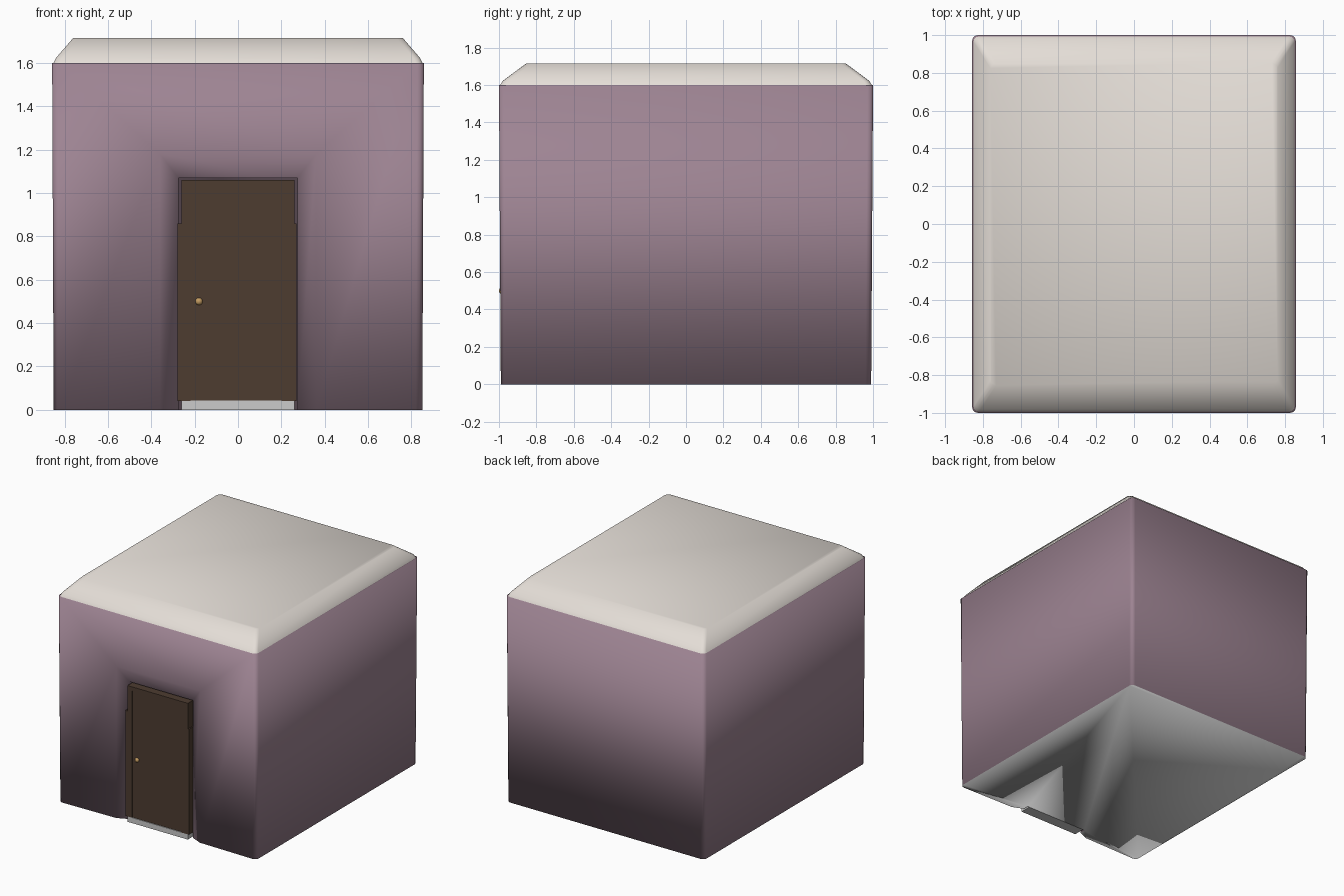
import bpy, bmesh, math

if "Cube" in bpy.data.objects:
    bpy.data.objects.remove(bpy.data.objects["Cube"])


def material(name, rgb):
    m = bpy.data.materials.new(name)
    m.diffuse_color = (*rgb, 1)
    m.use_nodes = True
    m.node_tree.nodes["Principled BSDF"].inputs["Base Color"].default_value = m.diffuse_color
    return m


wall_mat = material("mauve_wall", (0.34, 0.23, 0.29))
roof_mat = material("pale_roof", (0.78, 0.73, 0.68))
wood_mat = material("dark_wood", (0.075, 0.045, 0.03))
brass_mat = material("brass", (0.55, 0.33, 0.12))


def finish(name, bm, mats, smooth):
    bmesh.ops.recalc_face_normals(bm, faces=bm.faces[:])
    for f in bm.faces:
        f.smooth = smooth
    me = bpy.data.meshes.new(name)
    bm.to_mesh(me)
    bm.free()
    for m in mats:
        me.materials.append(m)
    ob = bpy.data.objects.new(name, me)
    bpy.context.collection.objects.link(ob)
    return ob


def ring(bm, hx, hy, z, r=0.03, seg=3):
    """Rounded rectangle; starts at the front right corner, ends at front left."""
    out = []
    for i, (sx, sy) in enumerate([(1, -1), (1, 1), (-1, 1), (-1, -1)]):
        for k in range(seg + 1):
            a = math.radians(-90 + 90 * i + 90 * k / seg)
            out.append(bm.verts.new((sx * (hx - r) + r * math.cos(a),
                                     sy * (hy - r) + r * math.sin(a), z)))
    return out


def bridge(bm, a, b, closed=False):
    n = len(a)
    for i in range(n if closed else n - 1):
        j = (i + 1) % n
        bm.faces.new((a[i], a[j], b[j], b[i]))


# Walls and floor: one smooth shell, front wall funnels into the doorway
bm = bmesh.new()
low = ring(bm, 0.85, 0.99, 0)
high = ring(bm, 0.857, 1.0, 1.6)
bridge(bm, low, high)
bm.faces.new(high)
arches = [[low[-1], high[-1], high[0], low[0]]]
for hx, top, y in [(0.36, 1.18, -0.982), (0.275, 1.07, -0.945), (0.275, 1.07, -0.90)]:
    arch = [bm.verts.new((x, y, z)) for x, z in
            [(-hx, 0), (-hx, top), (hx, top), (hx, 0)]]
    bridge(bm, arches[-1], arch)
    arches.append(arch)
bm.faces.new(arches[-1])
floor = bm.faces.new(low + [a[0] for a in arches[1:]] + [a[3] for a in arches[:0:-1]])
floor.material_index = 1
finish("walls_and_floor", bm, [wall_mat, material("grey_floor", (0.6, 0.6, 0.6))], True)

# Roof: shallow frustum with blended shading
bm = bmesh.new()
base = ring(bm, 0.85, 0.993, 1.6)
eave = ring(bm, 0.84, 0.98, 1.622)
top = ring(bm, 0.76, 0.855, 1.715)
bridge(bm, base, eave, True)
bridge(bm, eave, top, True)
bm.faces.new(top)
finish("roof", bm, [roof_mat], True)


def box(name, x0, x1, y0, y1, z0, z1, mat=None):
    bm = bmesh.new()
    bmesh.ops.create_cube(bm, size=1)
    for v in bm.verts:
        v.co = (x1 if v.co.x > 0 else x0, y1 if v.co.y > 0 else y0,
                z1 if v.co.z > 0 else z0)
    return finish(name, bm, [mat] if mat else [], False)


# Door frame, with wider lower jambs
box("door_frame_left", -0.26, -0.22, -0.988, -0.89, 0.04, 1.06, wood_mat)
box("door_frame_right", 0.20, 0.26, -0.988, -0.89, 0.04, 1.06, wood_mat)
box("door_frame_top", -0.22, 0.20, -0.988, -0.89, 1.03, 1.06, wood_mat)
for side, x0, x1 in [("left", -0.28, -0.26), ("right", 0.26, 0.27)]:
    box("lower_jamb_" + side, x0, x1, -0.986, -0.89, 0.04, 0.86, wood_mat)

# Door leaf and threshold
box("door", -0.22, 0.20, -0.982, -0.89, 0.04, 1.03, wood_mat)
box("threshold", -0.26, 0.26, -0.988, -0.89, 0, 0.042)

# Round door knob
bm = bmesh.new()
bmesh.ops.create_uvsphere(bm, u_segments=16, v_segments=10, radius=0.017)
bmesh.ops.translate(bm, verts=bm.verts[:], vec=(-0.18, -0.983, 0.5))
finish("door_knob", bm, [brass_mat], True)
